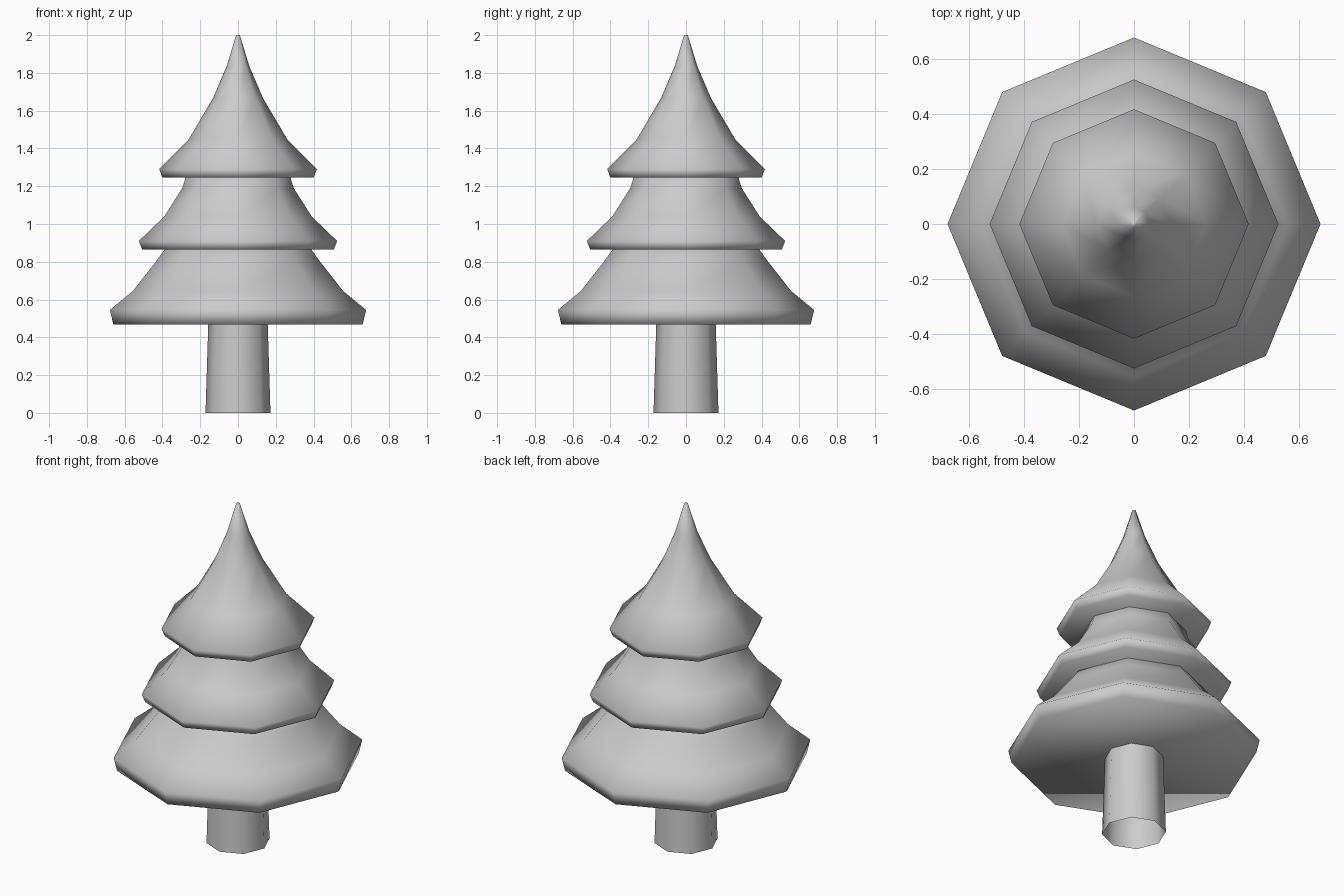
import bpy, bmesh
from math import cos, sin, pi

if "Cube" in bpy.data.objects:
    bpy.data.objects.remove(bpy.data.objects["Cube"])

SIDES = 8


def lathe(name, profile, cap_bottom=True, cap_top=True):
    """Revolve (radius, z) points into an eight-sided smooth-shaded shell."""
    bm = bmesh.new()
    rings = [[bm.verts.new((r * cos(2 * pi * i / SIDES), r * sin(2 * pi * i / SIDES), z))
              for i in range(SIDES)] for r, z in profile]
    for low, high in zip(rings, rings[1:]):
        for i in range(SIDES):
            j = (i + 1) % SIDES
            bm.faces.new((low[i], low[j], high[j], high[i]))
    if cap_bottom:
        bm.faces.new(rings[0][::-1])
    if cap_top:
        bm.faces.new(rings[-1])
    for f in bm.faces:
        f.smooth = True
    mesh = bpy.data.meshes.new(name)
    bm.to_mesh(mesh)
    bm.free()
    obj = bpy.data.objects.new(name, mesh)
    bpy.context.collection.objects.link(obj)
    return obj


# Trunk: slightly tapered open tube
lathe("trunk", [(0.172, 0.0), (0.157, 0.48)], cap_bottom=False, cap_top=False)

# Foliage tiers: flat underside, short flared rim, concave slope
lathe("lower_foliage", [(0.66, 0.468), (0.678, 0.545), (0.557, 0.645),
                        (0.435, 0.80), (0.37, 0.89)])
lathe("middle_foliage", [(0.507, 0.864), (0.525, 0.91), (0.39, 1.04),
                         (0.295, 1.19), (0.27, 1.27)])
lathe("top_foliage", [(0.40, 1.245), (0.417, 1.29), (0.263, 1.445),
                      (0.133, 1.665), (0.06, 1.835), (0.01, 2.0)])
